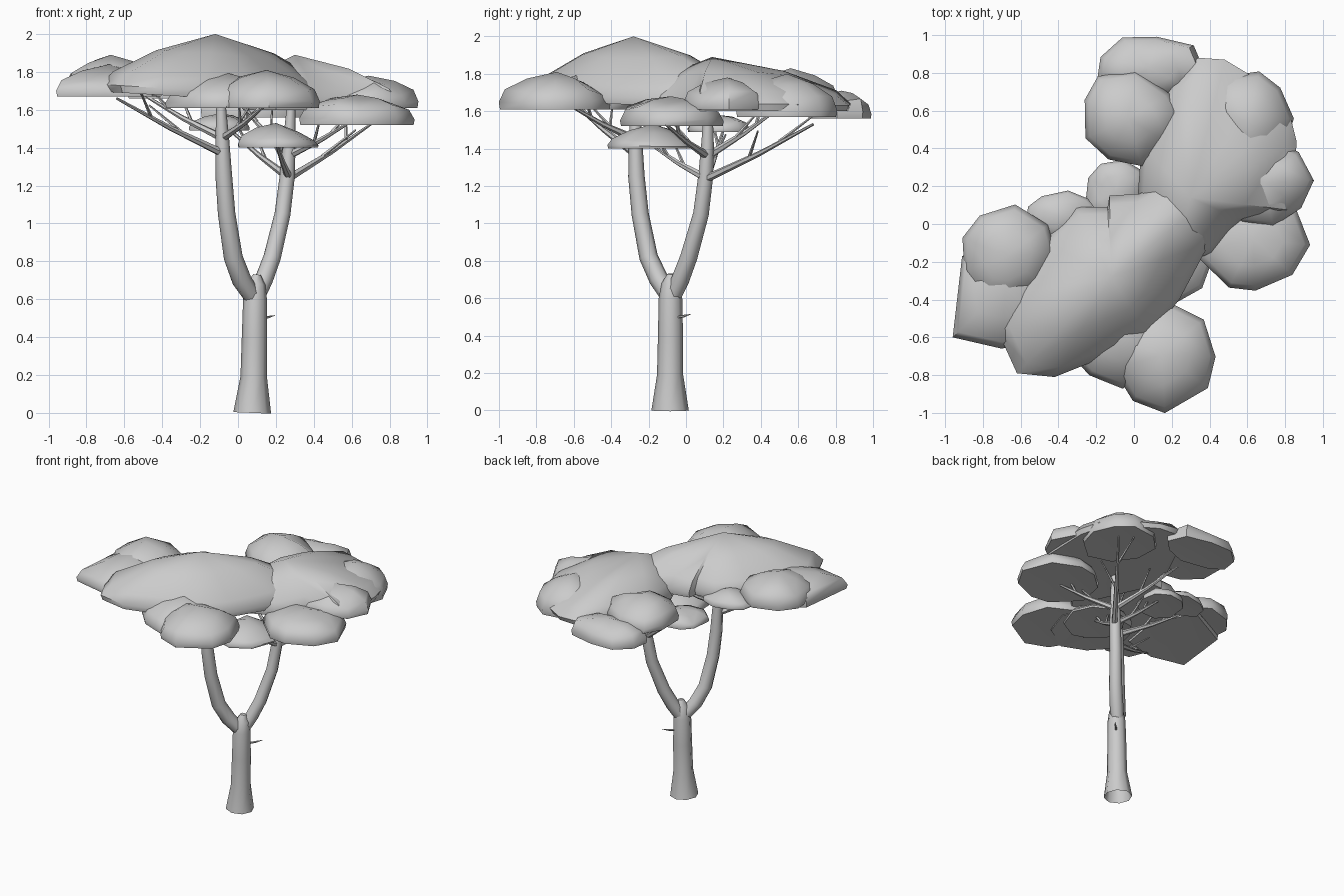
import bpy, bmesh, math, random
from mathutils import Vector

if "Cube" in bpy.data.objects:
    bpy.data.objects.remove(bpy.data.objects["Cube"])

random.seed(4)


def finish(name, bm, angle):
    bmesh.ops.recalc_face_normals(bm, faces=bm.faces)
    me = bpy.data.meshes.new(name)
    bm.to_mesh(me)
    bm.free()
    ob = bpy.data.objects.new(name, me)
    bpy.context.collection.objects.link(ob)
    bpy.ops.object.select_all(action='DESELECT')
    ob.select_set(True)
    bpy.context.view_layer.objects.active = ob
    bpy.ops.object.shade_smooth_by_angle(angle=math.radians(angle))
    return ob


def bridge(bm, a, b):
    n = len(a)
    for i in range(n):
        bm.faces.new((a[i], a[(i + 1) % n], b[(i + 1) % n], b[i]))


def tube(name, pts, n=8):
    """Tapered tube, open at its foot, through (x, y, z, radius) points."""
    bm = bmesh.new()
    P = [Vector(p[:3]) for p in pts]
    rings = []
    for i, p in enumerate(P):
        d = (P[min(i + 1, len(P) - 1)] - P[max(i - 1, 0)]).normalized()
        q = Vector((0, 0, 1)).rotation_difference(d)
        rings.append([bm.verts.new(p + q @ Vector((
            pts[i][3] * math.cos(math.tau * k / n),
            pts[i][3] * math.sin(math.tau * k / n), 0))) for k in range(n)])
    for a, b in zip(rings, rings[1:]):
        bridge(bm, a, b)
    bm.faces.new(rings[-1])
    return finish(name, bm, 50)


def ellipse(cx, cy, rx, ry, n=9):
    out = []
    for k in range(n):
        a = math.tau * (k + random.uniform(-.2, .2)) / n
        s = random.uniform(.94, 1.08)
        out.append((cx + rx * s * math.cos(a), cy + ry * s * math.sin(a)))
    return out


def clump(name, outline, peak, base, rim, tilt=0):
    """Flat-bottomed leaf dome: base, jagged rim, shoulder ring, peak."""
    bm = bmesh.new()
    px, py, pz = peak
    jit = [random.uniform(-.018, .018) for _ in outline]
    rings = []
    for s, z, j in ((.98, base, 0), (1, base + (rim - base) * .35, .4),
                    (.9, rim, 1), (.52, rim + (pz - rim) * .56, .8)):
        rings.append([bm.verts.new((px + (x - px) * s, py + (y - py) * s,
                                    z + j * d + tilt * (x - px) * s))
                      for (x, y), d in zip(outline, jit)])
    for a, b in zip(rings, rings[1:]):
        bridge(bm, a, b)
    tip = bm.verts.new(peak)
    # slightly raised underside centre
    low = bm.verts.new((px, py, base + .01))
    n = len(outline)
    for i in range(n):
        j = (i + 1) % n
        bm.faces.new((rings[-1][i], rings[-1][j], tip))
        bm.faces.new((rings[0][j], rings[0][i], low))
    return finish(name, bm, 50)


# Trunk and its forked limbs
tube("trunk", [(.075, -.085, 0, .1), (.083, -.085, .19, .07), (.087, -.083, .4, .067),
               (.09, -.083, .6, .063), (.095, -.08, .68, .05), (.1, -.08, .73, .02)])
tube("limb_front", [(.085, -.085, .6, .045), (.02, -.145, .7, .052), (-.025, -.2, .82, .05),
                    (-.06, -.245, 1.05, .046), (-.075, -.265, 1.25, .044),
                    (-.083, -.27, 1.45, .036), (-.09, -.27, 1.64, .024)])
tube("limb_back", [(.09, -.075, .6, .045), (.135, -.03, .7, .048), (.18, .015, .82, .046),
                   (.235, .08, 1.05, .042), (.26, .105, 1.25, .04),
                   (.27, .115, 1.42, .034), (.28, .12, 1.62, .022)])
tube("trunk_twig", [(.13, -.04, .5, .008), (.16, -.01, .505, .007), (.195, .025, .515, .001)], 5)

# Branches fanning out, each with two side twigs
A, A2 = (-.08, -.27, 1.37), (-.08, -.27, 1.45)
B, B2 = (.27, .11, 1.24), (.27, .115, 1.36)
ends = [(A, (-.64, -.62, 1.66)), (A2, (.15, -.62, 1.63)), (A2, (-.5, -.05, 1.68)),
        (A2, (.1, -.05, 1.6)), (B, (.71, .68, 1.53)), (B, (.2, -.2, 1.43)),
        (B2, (.6, -.12, 1.54)), (B2, (.02, .5, 1.62)), (B, (-.05, .2, 1.5))]
for i, (s, e) in enumerate(ends):
    s, e = Vector(s), Vector(e)
    m = s.lerp(e, .5) - Vector((0, 0, .01))
    tube(f"branch_{i}", [(*s, .022), (*m, .014), (*e, .007)], 6)
    side = (e - s).cross(Vector((0, 0, 1))) * .22
    for k, t in ((1, .4), (-1, .68)):
        p = s.lerp(e, t)
        q = p + (e - s) * .2 + side * k * .7 + Vector((0, 0, .08))
        tube(f"twig_{i}_{k}", [(*p, .01), (*q, .005)], 5)

# Two large crown masses that form the curved canopy
clump("crown_front", [(-.62, -.79), (-.42, -.81), (-.17, -.71), (.08, -.6), (.24, -.4),
                      (.4, -.1), (.48, .2), (.28, .3), (.03, .16), (-.13, .15), (-.14, .09),
                      (-.31, .09), (-.48, -.09), (-.66, -.38), (-.72, -.57)],
      (-.12, -.28, 2.0), 1.66, 1.78, -.06)
clump("crown_back", [(.02, .15), (.04, .42), (.2, .75), (.34, .88), (.48, .87), (.68, .75),
                     (.82, .6), (.86, .44), (.85, .07), (.57, .02), (.41, -.15), (.2, -.25)],
      (.3, .14, 1.89), 1.6, 1.7)
clump("crown_left_edge", [(-.96, -.6), (-.7, -.66), (-.45, -.6), (-.4, -.3),
                          (-.55, .02), (-.91, -.17)], (-.68, -.32, 1.84), 1.67, 1.75)

# Smaller round clumps: centre, radii, peak, base, rim
small = [("leaf_left", -.67, -.17, .25, .26, 1.89, 1.7, 1.8),
         ("leaf_front", .15, -.69, .27, .3, 1.81, 1.61, 1.7),
         ("leaf_front_inner", -.08, -.56, .3, .29, 1.8, 1.61, 1.7),
         ("leaf_right_low", .63, -.08, .3, .28, 1.68, 1.52, 1.61),
         ("leaf_right", .69, .22, .25, .23, 1.78, 1.61, 1.69),
         ("leaf_back_left", -.03, .56, .27, .25, 1.83, 1.64, 1.73),
         ("leaf_back", .08, .83, .29, .17, 1.71, 1.56, 1.65),
         ("leaf_back_right", .6, .54, .26, .26, 1.8, 1.57, 1.68),
         ("leaf_low_centre", .2, -.18, .21, .23, 1.53, 1.4, 1.45),
         ("leaf_low_back", -.1, .17, .17, .17, 1.58, 1.49, 1.53),
         ("leaf_mid_left", -.38, .04, .2, .13, 1.76, 1.66, 1.7)]
for name, x, y, rx, ry, top, base, rim in small:
    clump(name, ellipse(x, y, rx, ry), (x, y, top), base, rim)
